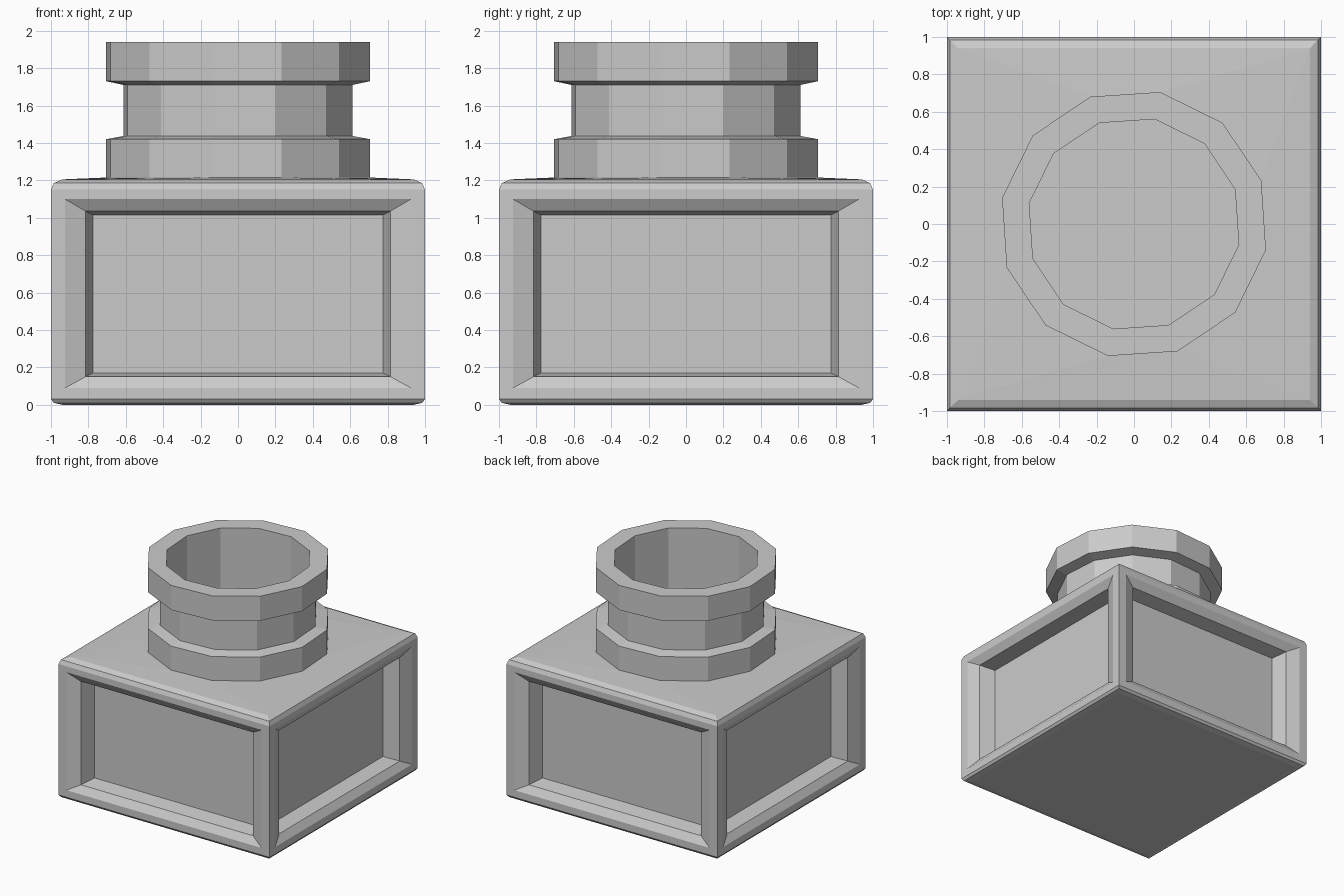
import bpy, bmesh
from math import sin, cos, radians

if "Cube" in bpy.data.objects:
    bpy.data.objects.remove(bpy.data.objects["Cube"])

bm = bmesh.new()


def square(half, z):
    return [bm.verts.new((sx * half, sy * half, z))
            for sx, sy in ((-1, -1), (1, -1), (1, 1), (-1, 1))]


def polygon(radius, z, n=12, start=18.8):
    return [bm.verts.new((radius * cos(radians(start + i * 360 / n)),
                          radius * sin(radians(start + i * 360 / n)), z)) for i in range(n)]


def skin(a, b):
    n = len(a)
    return [bm.faces.new((a[i], a[(i + 1) % n], b[(i + 1) % n], b[i])) for i in range(n)]


def lathe(rings):
    for a, b in zip(rings, rings[1:]):
        skin(a, b)


# Rounded lower and upper edges of the square body
low = [square(h, z) for h, z in ((0.94, 0), (0.985, 0.01), (1, 0.03))]
high = [square(h, z) for h, z in ((1, 1.15), (0.985, 1.185), (0.94, 1.205))]
bm.faces.new(low[0][::-1])
lathe(low)
lathe(high)

# Four side walls, each with a two-step recessed panel
steps = ((0.925, 0.09, 1.10, 0), (0.815, 0.15, 1.035, 0.04), (0.775, 0.17, 1.015, 0.17))
for k in range(4):
    c, s = (1, 0, -1, 0)[k], (0, 1, 0, -1)[k]
    j = (k + 1) % 4
    loop = [low[2][k], low[2][j], high[0][j], high[0][k]]
    for w, z0, z1, depth in steps:
        y = -1 + depth
        nxt = [bm.verts.new((c * x - s * y, s * x + c * y, z))
               for x, z in ((-w, z0), (w, z0), (w, z1), (-w, z1))]
        skin(loop, nxt)
        loop = nxt
    bm.faces.new(loop)

# Twelve-sided neck with collar, waist, lip and open mouth
profile = ((0.719, 1.215), (0.719, 1.42), (0.624, 1.437), (0.624, 1.71),
           (0.719, 1.73), (0.719, 1.94), (0.571, 1.94), (0.571, 1.215))
neck = [polygon(r, z) for r, z in profile]
lathe(neck)
bm.faces.new(neck[-1])

# Shoulder joining the square body to the round neck
def nearest(i):
    v = neck[0][i % 12].co
    return min(range(4), key=lambda q: (high[2][q].co - v).length)

for i in range(12):
    a, b = nearest(i), nearest(i + 1)
    p, q = neck[0][i], neck[0][(i + 1) % 12]
    bm.faces.new((high[2][a], q, p))
    if a != b:
        bm.faces.new((high[2][a], high[2][b], q))

bmesh.ops.recalc_face_normals(bm, faces=bm.faces)
mesh = bpy.data.meshes.new("square_bottle")
bm.to_mesh(mesh)
bm.free()
bottle = bpy.data.objects.new("square_bottle", mesh)
bpy.context.collection.objects.link(bottle)
